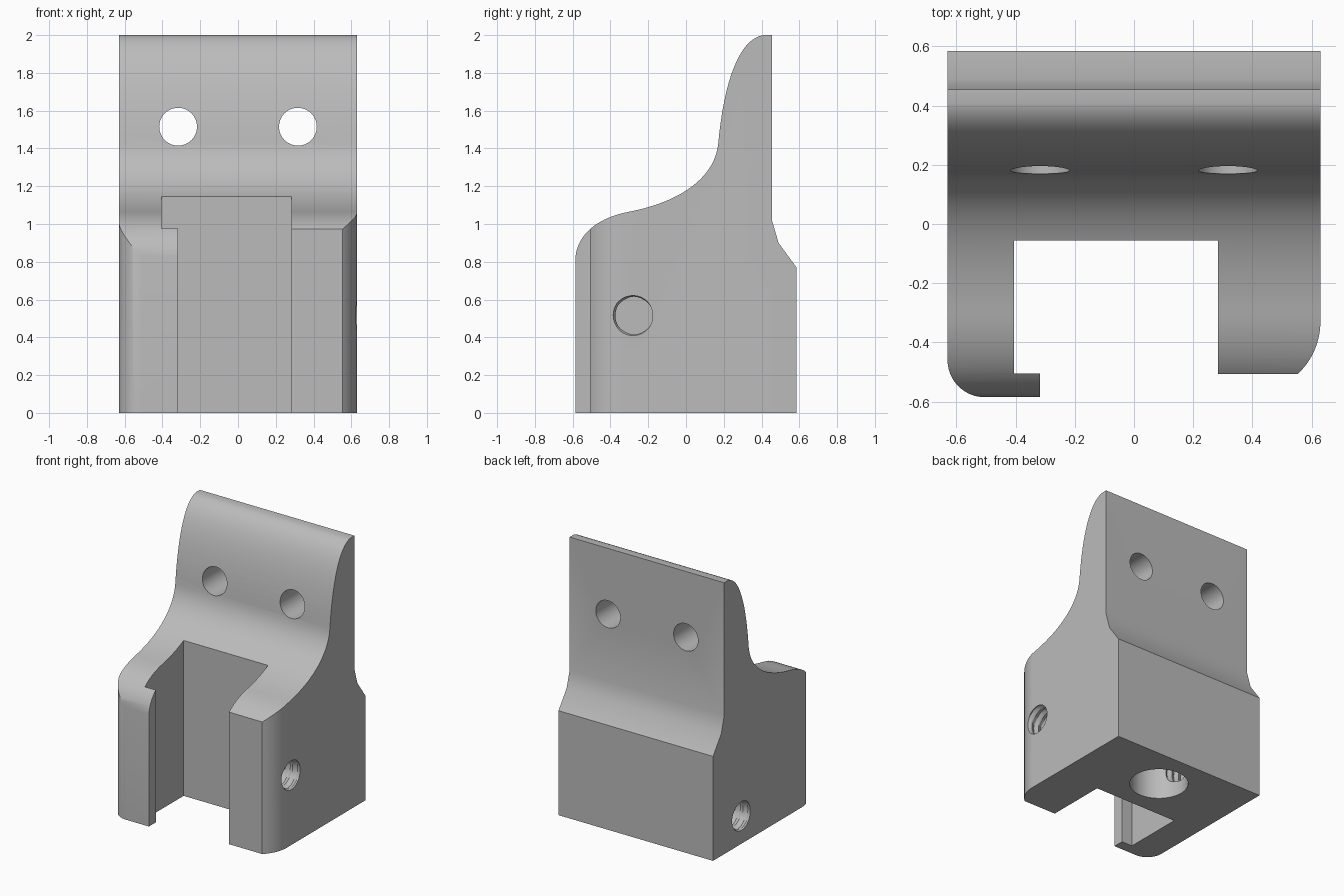
import bpy, bmesh, math
from mathutils import Vector, Matrix

if "Cube" in bpy.data.objects:
    bpy.data.objects.remove(bpy.data.objects["Cube"])

grey = bpy.data.materials.new("plain_grey")
grey.use_nodes = True
grey.diffuse_color = (0.5, 0.5, 0.5, 1)
grey.node_tree.nodes["Principled BSDF"].inputs["Base Color"].default_value = (0.5, 0.5, 0.5, 1)


def finish(name, bm):
    bmesh.ops.recalc_face_normals(bm, faces=bm.faces)
    mesh = bpy.data.meshes.new(name)
    bm.to_mesh(mesh)
    bm.free()
    mesh.materials.append(grey)
    ob = bpy.data.objects.new(name, mesh)
    bpy.context.collection.objects.link(ob)
    return ob


def prism(name, outline, direction):
    """Extrude a closed outline of 3D points along a direction."""
    bm = bmesh.new()
    face = bm.faces.new([bm.verts.new(p) for p in outline])
    new = bmesh.ops.extrude_face_region(bm, geom=[face])["geom"]
    bmesh.ops.translate(bm, vec=Vector(direction),
                        verts=[v for v in new if isinstance(v, bmesh.types.BMVert)])
    return finish(name, bm)


def bezier(a, b, c, d, n=20):
    a, b, c, d = map(Vector, (a, b, c, d))
    ts = [i / n for i in range(n + 1)]
    return [tuple(a * (1 - t)**3 + b * 3 * t * (1 - t)**2 + c * 3 * t * t * (1 - t) + d * t**3)
            for t in ts]


def arc(cx, cy, r, start, end, n=16):
    angles = [math.radians(start + (end - start) * i / n) for i in range(n + 1)]
    return [(cx + r * math.cos(a), cy + r * math.sin(a)) for a in angles]


def rod(name, r, length, matrix):
    bm = bmesh.new()
    bmesh.ops.create_cone(bm, cap_ends=True, segments=48, radius1=r, radius2=r,
                          depth=length, matrix=matrix)
    return finish(name, bm)


def threaded_rod(name, x0, x1, y, z, r=0.098, depth=0.016, pitch=0.06, sides=32):
    """Rod along x with a helical V thread."""
    bm = bmesh.new()
    steps = round((x1 - x0) / pitch * 6)
    rings = []
    for i in range(steps + 1):
        x = x0 + (x1 - x0) * i / steps
        ring = []
        for j in range(sides):
            phase = ((x - x0) / pitch - j / sides) % 1
            rad = r + depth * (1 - abs(2 * phase - 1))
            a = math.tau * j / sides
            ring.append(bm.verts.new((x, y + rad * math.cos(a), z + rad * math.sin(a))))
        rings.append(ring)
    for p, q in zip(rings, rings[1:]):
        for j in range(sides):
            k = (j + 1) % sides
            bm.faces.new((p[j], p[k], q[k], q[j]))
    bm.faces.new(rings[0])
    bm.faces.new(rings[-1])
    return finish(name, bm)


def combine(body, tool, operation):
    mod = body.modifiers.new(tool.name, 'BOOLEAN')
    mod.operation, mod.solver, mod.object = operation, 'EXACT', tool
    bpy.context.view_layer.objects.active = body
    bpy.ops.object.modifier_apply(modifier=mod.name)
    bpy.data.objects.remove(tool)


# Side profile: curved front sweeping up into a thin mounting plate
side = [(-0.587, 0)]
side += bezier((-0.587, 0.8), (-0.585, 0.95), (-0.46, 1.035), (-0.3, 1.065))
side += bezier((-0.3, 1.065), (-0.02, 1.12), (0.15, 1.25), (0.17, 1.42))[1:]
side += bezier((0.17, 1.42), (0.2, 1.75), (0.28, 1.98), (0.41, 2.0))[1:]
side += [(0.455, 2.0), (0.455, 1.02), (0.49, 0.9), (0.585, 0.77), (0.585, 0)]
body = prism("bracket_body", [(-0.7, y, z) for y, z in side], (1.4, 0, 0))

# Plan outline: open slot with a hooked lip on one side
plan = [(-0.63, 0.7)]
plan += arc(-0.505, -0.46, 0.125, 180, 270)
plan += [(-0.317, -0.585), (-0.317, -0.505), (-0.405, -0.505), (-0.405, -0.055),
         (0.283, -0.055), (0.283, -0.507)]
plan += arc(0.3875, -0.33, 0.2425, -47, 0)
plan += [(0.63, 0.7)]
combine(body, prism("plan_tool", [(x, y, -0.1) for x, y in plan], (0, 0, 2.3)), 'INTERSECT')

# Mounting holes through the upper plate
for x in (-0.317, 0.317):
    turn = Matrix.Translation((x, 0.3, 1.515)) @ Matrix.Rotation(math.pi / 2, 4, 'X')
    combine(body, rod("plate_hole_tool", 0.1, 1, turn), 'DIFFERENCE')

# Blind socket in the underside
combine(body, rod("socket_tool", 0.2, 1.3, Matrix.Translation((0, 0.265, 0))), 'DIFFERENCE')

# Threaded screw holes: one into the slot, one into the socket
combine(body, threaded_rod("slot_screw_tool", 0.15, 0.72, -0.275, 0.515), 'DIFFERENCE')
combine(body, threaded_rod("socket_screw_tool", -0.72, -0.1, 0.25, 0.205), 'DIFFERENCE')

# Smooth curves, keep hard edges
bpy.ops.object.select_all(action='DESELECT')
body.select_set(True)
bpy.context.view_layer.objects.active = body
bpy.ops.object.shade_smooth_by_angle(angle=math.radians(30))
